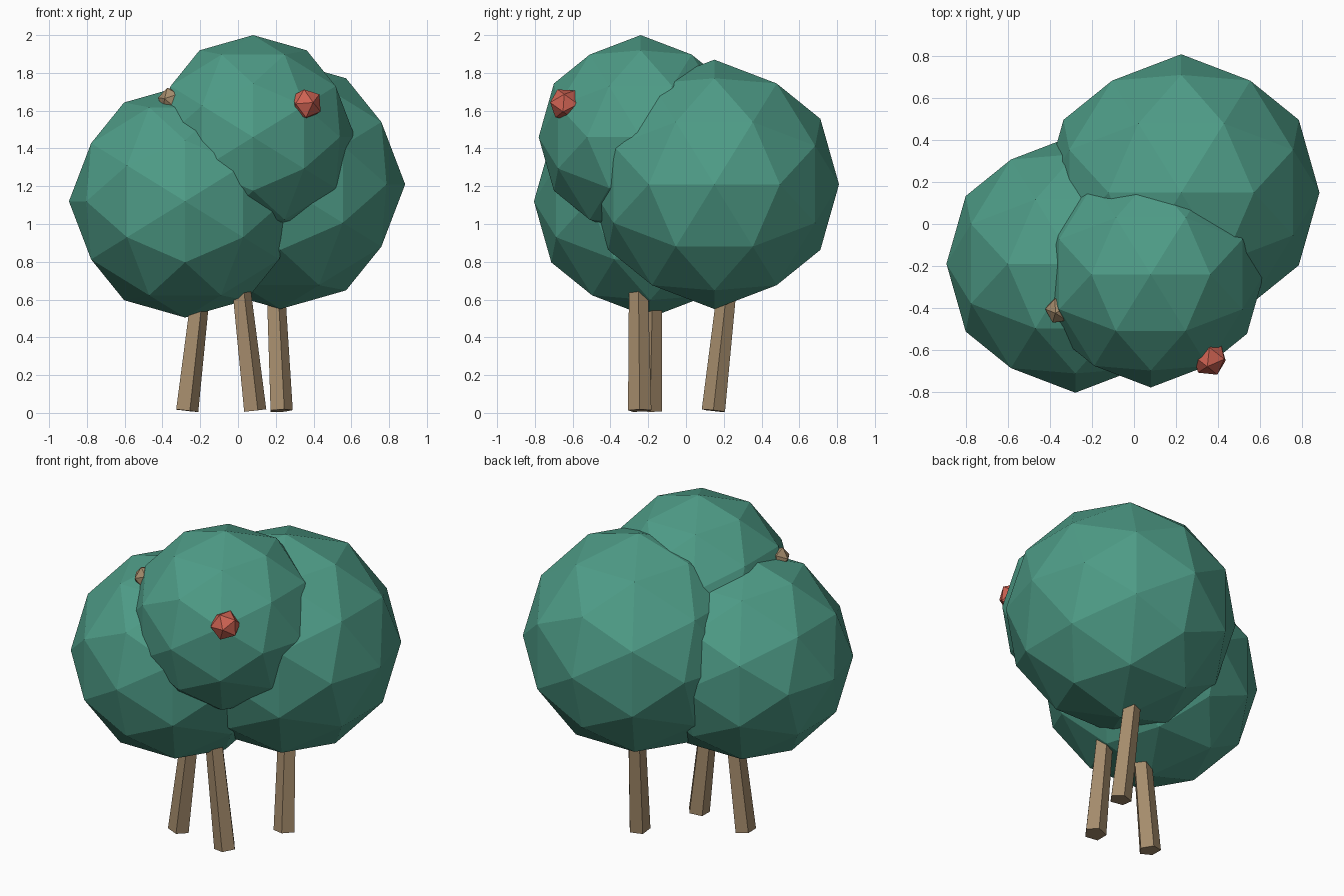
import bpy, bmesh, math
from mathutils import Vector

if "Cube" in bpy.data.objects:
    bpy.data.objects.remove(bpy.data.objects["Cube"])


def material(name, srgb):
    m = bpy.data.materials.new(name)
    lin = [((c / 255 + 0.055) / 1.055) ** 2.4 for c in srgb]
    m.diffuse_color = (*lin, 1)
    m.use_nodes = True
    m.node_tree.nodes["Principled BSDF"].inputs["Base Color"].default_value = m.diffuse_color
    return m


LEAF = material("leaf green", (78, 156, 135))
BARK = material("bark brown", (165, 140, 108))
RED = material("fruit red", (205, 98, 82))


def ico_points():
    """Twelve corners of a unit icosahedron aligned to the axes."""
    g = (1 + math.sqrt(5)) / 2
    pts = []
    for a in (-1, 1):
        for b in (-g, g):
            pts += [Vector((a, 0, b)), Vector((0, b, a)), Vector((b, a, 0))]
    return [p.normalized() for p in pts]


def hull_object(name, points, mat):
    """Flat-faced convex solid around the points."""
    bm = bmesh.new()
    for p in points:
        bm.verts.new(p)
    bmesh.ops.convex_hull(bm, input=bm.verts[:])
    bmesh.ops.recalc_face_normals(bm, faces=bm.faces[:])
    me = bpy.data.meshes.new(name)
    bm.to_mesh(me)
    bm.free()
    me.materials.append(mat)
    ob = bpy.data.objects.new(name, me)
    bpy.context.collection.objects.link(ob)
    return ob


def canopy(name, centre, radius):
    # icosahedron split once: corners plus rounded edge midpoints
    pts = ico_points()
    mids = [(p + q).normalized() for i, p in enumerate(pts) for q in pts[:i]
            if (p - q).length < 1.2]
    hull_object(name, [Vector(centre) + radius * p for p in pts + mids], LEAF)


def trunk(name, base, top, r0, r1):
    # leaning, tapering five-sided post
    base, top = Vector(base), Vector(top)
    turn = Vector((0, 0, 1)).rotation_difference(top - base)
    pts = []
    for c, r in ((base, r0), (top, r1)):
        for k in range(5):
            a = math.tau * k / 5
            pts.append(c + turn @ Vector((r * math.cos(a), r * math.sin(a), 0)))
    hull_object(name, pts, BARK)


def fruit(name, centre, radius, axis, mat):
    # plain icosahedron with one corner pointing along the axis
    pts = ico_points()
    turn = pts[-3].rotation_difference(Vector(axis))
    hull_object(name, [Vector(centre) + radius * (turn @ p) for p in pts], mat)


# leafy crowns
canopy("left_canopy", (-0.28, -0.19, 1.12), 0.615)
canopy("right_canopy", (0.225, 0.15, 1.21), 0.66)
canopy("upper_canopy", (0.08, -0.24, 1.46), 0.54)

# trunks
trunk("left_trunk", (-0.275, -0.19, 0.012), (-0.16, -0.17, 1.0), 0.065, 0.047)
trunk("right_trunk", (0.225, 0.145, 0.012), (0.18, 0.255, 1.0), 0.065, 0.047)
trunk("middle_trunk", (0.085, -0.245, 0.012), (-0.025, -0.255, 1.0), 0.065, 0.047)

# fruit and bud sitting in the leaves
fruit("red_fruit", (0.36, -0.64, 1.635), 0.088, (0, 0.58, 0.81), RED)
fruit("brown_bud", (-0.355, -0.41, 1.655), 0.07, (-0.3, 0.75, 0.55), BARK)
